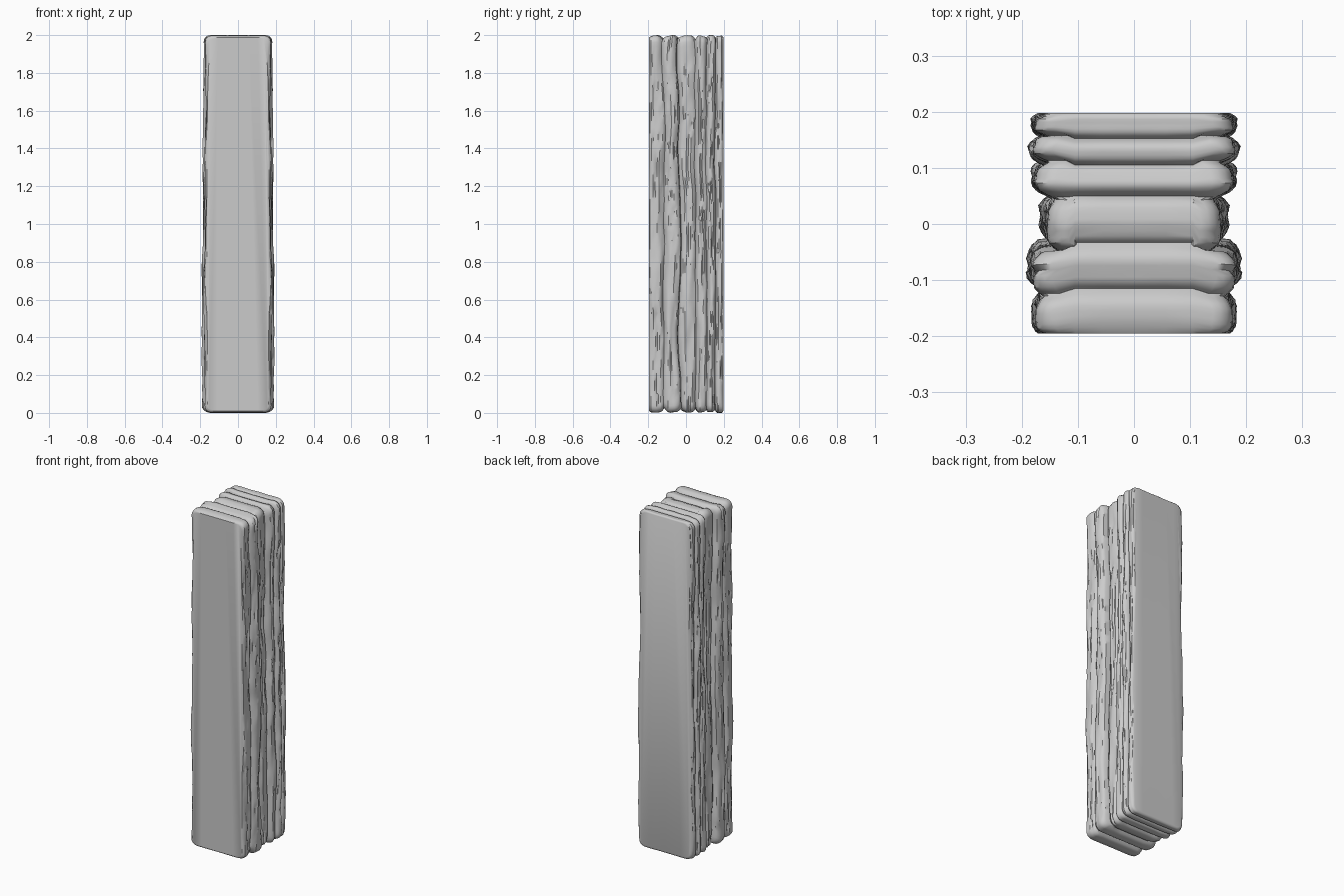
import bpy, bmesh, math
from mathutils import Vector, noise

cube = bpy.data.objects.get("Cube")
if cube:
    bpy.data.objects.remove(cube, do_unlink=True)

grey = bpy.data.materials.new("weathered grey")
grey.use_nodes = True
grey.diffuse_color = (0.6, 0.6, 0.6, 1)
bsdf = grey.node_tree.nodes["Principled BSDF"]
bsdf.inputs["Base Color"].default_value = (0.6, 0.6, 0.6, 1)
bsdf.inputs["Roughness"].default_value = 0.8

# Layers from front to back: boundary positions and outer half-width of each
BOUNDS = [-0.195, -0.115, -0.033, 0.05, 0.105, 0.152, 0.198]
WIDTHS = [0.175, 0.186, 0.161, 0.176, 0.183, 0.176]
STEPS = [0, 0.05, 0.14, 0.25, 0.38, 0.5, 0.62, 0.75, 0.86, 0.95]
ROWS = 90
RADIUS = 0.035


def grain(y, z, fy, fz, seed):
    return noise.noise(Vector((y * fy, z * fz, seed)))


def half_width(layer, y, z, bump):
    """Outer face: layer bulge, slow waviness and narrow vertical cracks."""
    w = WIDTHS[layer] - 0.022 * (1 - bump)
    w += 0.007 / (1 + math.exp((z - 0.85) * 30)) - 0.003
    w += 0.009 * grain(y, z, 12, 2.5, 3.1) + 0.007 * grain(y, z, 55, 4, 8.7)
    w += 0.003 * grain(y, z, 90, 14, 5.3)
    crack = 1 - abs(grain(y, z, 48, 2.2, 1.4)) * 9
    return w - 0.009 * max(0, crack) * bump


def section(bm, layer, y, bump, cap):
    """Half outline from bottom centre, round the side, to top centre."""
    low = 0.022 - 0.02 * bump + 0.006 * grain(y, 0, 40, 1, 2.2)
    high = 1.978 + 0.02 * bump + 0.006 * grain(y, 2, 40, 1, 6.2)
    low, high = max(low, 0), min(high, 2)
    points = []
    arc = [math.radians(a) for a in (0, 22, 45, 68, 90)]
    r = RADIUS
    for f in (0, 0.4, 0.75):
        points.append((f * 0.14, low, 1))
    points += [(r * (math.sin(a) - 1), low + r * (1 - math.cos(a)), 0) for a in arc]
    for i in range(1, ROWS):
        points.append((0, low + r + (high - low - 2 * r) * i / ROWS, 0))
    points += [(r * (math.cos(a) - 1), high - r * (1 - math.sin(a)), 0) for a in arc]
    for f in (0.75, 0.4, 0):
        points.append((f * 0.14, high, 1))
    row = []
    for dx, z, inner in points:
        if inner:
            x = dx
            yy = y
            if not cap:
                z += 0.004 * grain(y, dx, 30, 20, z) * (dx > 0)
        else:
            x = half_width(layer, y, z, bump) + dx
            drift = 0.022 * noise.noise(Vector((y * 5, z * 2.2, 4.4)))
            drift += 0.008 * noise.noise(Vector((y * 12, z * 7, 9.4)))
            yy = y + drift * max(0, 1 - (y / 0.195) ** 4)
        row.append(bm.verts.new((x, yy, min(2, max(0, z)))))
    return row


# Skin the outlines from front to back
bm = bmesh.new()
rows = []
for k in range(len(WIDTHS)):
    a, b = BOUNDS[k], BOUNDS[k + 1]
    for t in STEPS:
        u = abs(2 * t - 1)
        if (k == 0 and t < 0.5) or (k == len(WIDTHS) - 1 and t > 0.5):
            u = u ** 2 * 0.8
        rows.append(section(bm, k, a + (b - a) * t, 1 - u ** 3, k == 0 and t == 0))
rows.append(section(bm, len(WIDTHS) - 1, BOUNDS[-1], 0.5, True))
for p, q in zip(rows, rows[1:]):
    for i in range(len(p) - 1):
        bm.faces.new((p[i], p[i + 1], q[i + 1], q[i]))

# Flat front and back faces
bm.faces.new(rows[0])
bm.faces.new(rows[-1])
bmesh.ops.recalc_face_normals(bm, faces=bm.faces[:])

# The open half has its seam at x = 0: make sure the front points to -y
bm.faces.ensure_lookup_table()
if bm.faces[len(bm.faces) - 2].normal.y > 0:
    bmesh.ops.reverse_faces(bm, faces=bm.faces[:])

mesh = bpy.data.meshes.new("layered_pillar")
bm.to_mesh(mesh)
bm.free()
mesh.materials.append(grey)
pillar = bpy.data.objects.new("layered_pillar", mesh)
bpy.context.collection.objects.link(pillar)

bpy.ops.object.select_all(action='DESELECT')
pillar.select_set(True)
bpy.context.view_layer.objects.active = pillar
mirror = pillar.modifiers.new("Mirror", 'MIRROR')
mirror.use_clip = True
bpy.ops.object.modifier_apply(modifier="Mirror")
bpy.ops.object.shade_smooth_by_angle(angle=math.radians(35))
